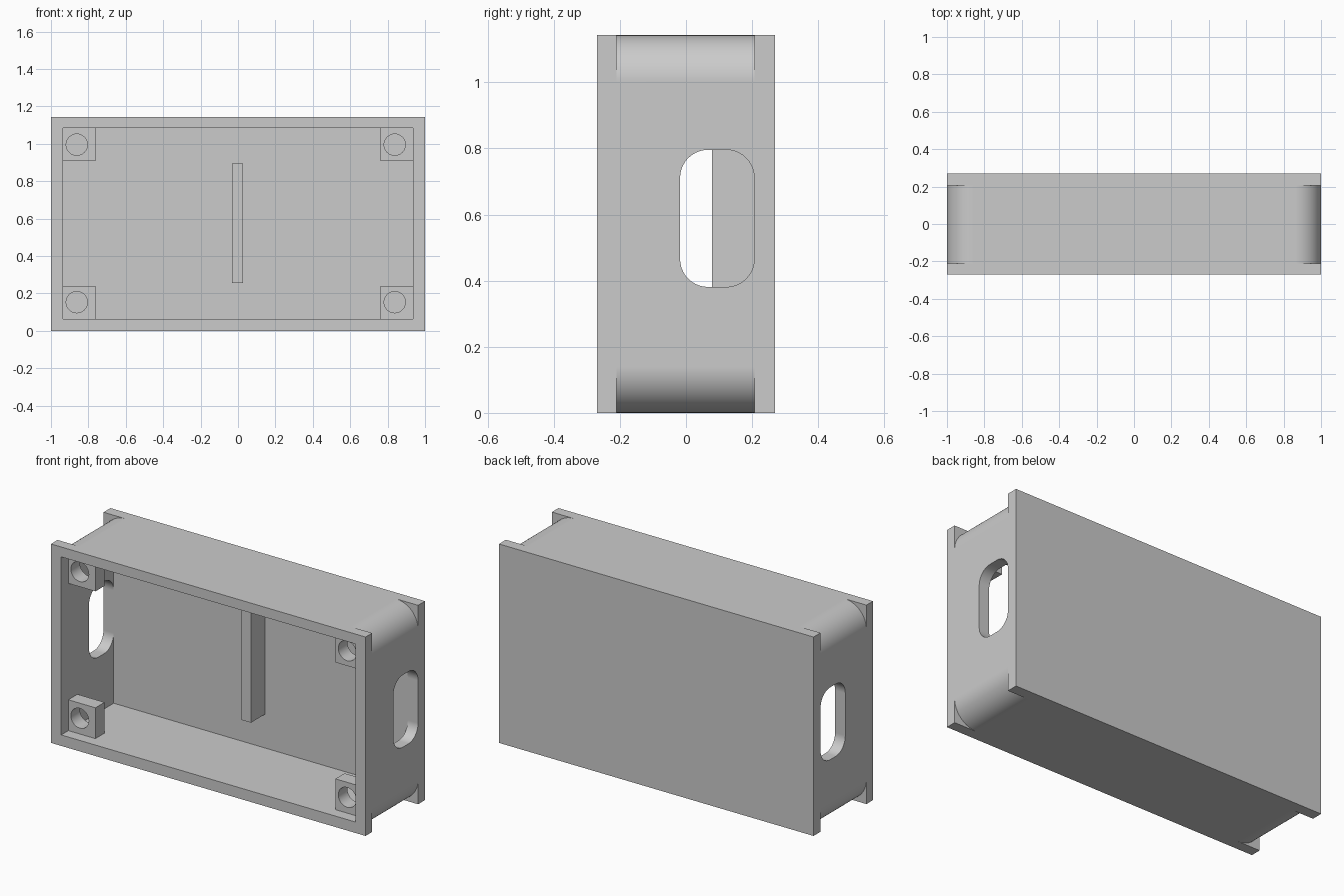
import bpy
import bmesh
from math import cos, sin, pi

cube = bpy.data.objects.get("Cube")
if cube:
    bpy.data.objects.remove(cube, do_unlink=True)

grey = bpy.data.materials.new("plain grey")
grey.use_nodes = True
GREY = (0.6, 0.6, 0.6, 1)
grey.diffuse_color = GREY
grey.node_tree.nodes["Principled BSDF"].inputs["Base Color"].default_value = GREY

HEIGHT, BACK = 1.143, 0.27
SIDE, FLOOR, CEILING = 0.935, 0.063, 1.086   # inside faces of the walls
INNER_Y = 0.207                              # inside face of the back wall
MID = HEIGHT / 2


def prism(name, profile, axis, start, end):
    """Extrude a 2D outline along x or y; the outline is (other axis, z)."""
    bm = bmesh.new()
    place = (lambda p, d: (d, p[0], p[1])) if axis == "x" else (lambda p, d: (p[0], d, p[1]))
    face = bm.faces.new([bm.verts.new(place(p, start)) for p in profile])
    extruded = bmesh.ops.extrude_face_region(bm, geom=[face])["geom"]
    move = place((0, 0), end - start)
    bmesh.ops.translate(bm, vec=move, verts=[g for g in extruded if isinstance(g, bmesh.types.BMVert)])
    bmesh.ops.recalc_face_normals(bm, faces=bm.faces)
    mesh = bpy.data.meshes.new(name)
    bm.to_mesh(mesh)
    bm.free()
    mesh.materials.append(grey)
    obj = bpy.data.objects.new(name, mesh)
    bpy.context.collection.objects.link(obj)
    return obj


def rect(a0, a1, z0, z1):
    return [(a0, z0), (a1, z0), (a1, z1), (a0, z1)]


def arc(ca, cz, r, a0, a1, n):
    return [(ca + r * cos(a0 + (a1 - a0) * i / n), cz + r * sin(a0 + (a1 - a0) * i / n))
            for i in range(n + 1)]


def rounded_rect(a0, a1, z0, z1, r):
    centres = [(a1 - r, z1 - r), (a0 + r, z1 - r), (a0 + r, z0 + r), (a1 - r, z0 + r)]
    return [p for k, (a, z) in enumerate(centres)
            for p in arc(a, z, r, k * pi / 2, (k + 1) * pi / 2, 10)]


def cut(obj, cutter):
    cutter.hide_render = True
    mod = obj.modifiers.new("cut", "BOOLEAN")
    mod.operation, mod.solver, mod.object = "DIFFERENCE", "EXACT", cutter
    bpy.context.view_layer.objects.active = obj
    bpy.ops.object.modifier_apply(modifier=mod.name)
    bpy.data.objects.remove(cutter, do_unlink=True)


def finish(obj):
    bpy.ops.object.select_all(action="DESELECT")
    obj.select_set(True)
    bpy.context.view_layer.objects.active = obj
    bpy.ops.object.shade_smooth_by_angle(angle=pi / 6)
    mod = obj.modifiers.new("flat face normals", "WEIGHTED_NORMAL")
    mod.keep_sharp = True


# Open-fronted case
case = prism("case", rect(-1, 1, 0, HEIGHT), "y", -BACK, BACK)
cut(case, prism("cavity", rect(-SIDE, SIDE, FLOOR, CEILING), "y", -BACK - 0.1, INNER_Y))

# Rounded corners between the front and back flanges
R = 0.14
for sx in (-1, 1):
    for sz in (-1, 1):
        curve = arc(1 - R, MID - R, R, 0, pi / 2, 20)
        outline = curve + [(1 - R, MID + 0.1), (1.1, MID + 0.1), (1.1, MID - R)]
        outline = [(sx * a, MID + sz * z) for a, z in outline]
        cut(case, prism("corner_cutter", outline, "y", -0.21, INNER_Y))

# Rounded slot in each end wall
for sx in (-1, 1):
    slot = rounded_rect(-0.018, INNER_Y - 0.0005, 0.381, 0.796, 0.085)
    cut(case, prism("slot_cutter", slot, "x", sx * 0.85, sx * 1.1))
finish(case)

# Screw blocks in the four inside corners
for sx, side in ((-1, "right"), (1, "left")):
    for sz, level in ((-1, "lower"), (1, "upper")):
        z_wall = FLOOR if sz < 0 else CEILING
        z0, z1 = sorted((z_wall + sz * 0.01, z_wall - sz * 0.177))
        x0, x1 = sorted((sx * (SIDE + 0.01), sx * 0.763))
        block = prism(f"{level}_{side}_screw_block", rect(x0, x1, z0, z1), "y", -0.205, -0.122)
        hole = arc(sx * 0.85 - 0.012, MID + sz * 0.421 + 0.003, 0.057, 0, 2 * pi, 32)[:-1]
        cut(block, prism("hole_cutter", hole, "y", -0.3, 0))
        finish(block)

# Upright rib on the back wall
prism("centre_rib", rect(-0.032, 0.027, 0.257, 0.894), "y", 0.079, INNER_Y + 0.02)
